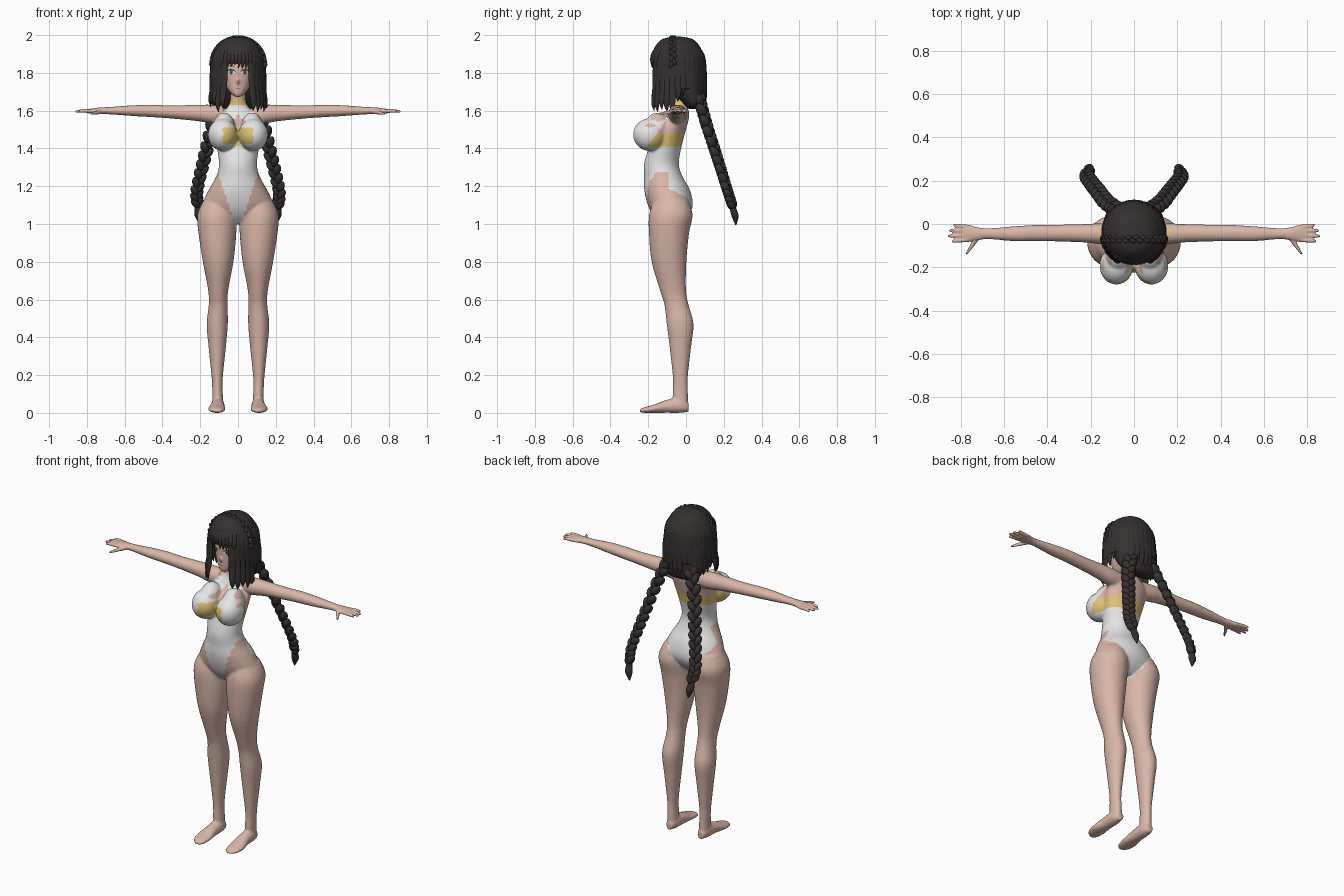
import bpy, bmesh, random
from math import sin, cos, pi, radians, sqrt
from mathutils import Vector, Matrix

random.seed(4)
cube = bpy.data.objects.get("Cube")
if cube:
    bpy.data.objects.remove(cube)


def material(name, r, g, b):
    m = bpy.data.materials.new(name)
    m.use_nodes = True
    m.diffuse_color = (r, g, b, 1)
    m.node_tree.nodes["Principled BSDF"].inputs["Base Color"].default_value = (r, g, b, 1)
    return m


SKIN = material("skin", .70, .47, .39)
WHITE = material("white_fabric", .8, .8, .81)
GOLD = material("gold_fabric", .76, .55, .18)
HAIR = material("dark_hair", .036, .03, .03)
IRIS = material("iris_grey", .2, .18, .22)
LIP = material("lip", .5, .2, .18)


def spline(points, steps=4):
    """Smooth path through points of any dimension."""
    p = [Vector(q) for q in points]
    out = []
    for i in range(len(p) - 1):
        a, b, c, d = p[max(i - 1, 0)], p[i], p[i + 1], p[min(i + 2, len(p) - 1)]
        for k in range(steps):
            t = k / steps
            out.append((b * 2 + (c - a) * t + (a * 2 - b * 5 + c * 4 - d) * t * t
                        + (b * 3 - a - c * 3 + d) * t ** 3) / 2)
    return out + [p[-1]]


def loft(bm, rings, axis="z", side=1, seg=24, turn=0):
    """Rings are x, y, z and two radii, across the given axis."""
    rows = []
    for x, y, z, r1, r2 in spline(rings):
        row = []
        for k in range(seg):
            a = 2 * pi * k / seg
            u, v = max(r1, .001) * cos(a), max(r2, .001) * sin(a)
            u, v = u * cos(turn) - v * sin(turn), u * sin(turn) + v * cos(turn)
            off = {"x": (0, u, v), "y": (u, 0, v), "z": (u, v, 0)}[axis]
            row.append(bm.verts.new(((x + off[0]) * side, y + off[1], z + off[2])))
        rows.append(row)
    for lo, hi in zip(rows, rows[1:]):
        for k in range(seg):
            n = (k + 1) % seg
            bm.faces.new((lo[k], lo[n], hi[n], hi[k]))
    bm.faces.new(rows[0])
    bm.faces.new(rows[-1])


def blob(bm, matrix, seg=12):
    bmesh.ops.create_uvsphere(bm, u_segments=seg, v_segments=seg * 2 // 3, radius=1, matrix=matrix)


def finish(name, bm, mats, voxel=0, smooth=4):
    """Make the object, optionally fusing its overlapping pieces into one skin."""
    bmesh.ops.recalc_face_normals(bm, faces=bm.faces)
    me = bpy.data.meshes.new(name)
    bm.to_mesh(me)
    bm.free()
    ob = bpy.data.objects.new(name, me)
    bpy.context.collection.objects.link(ob)
    if voxel:
        fuse = ob.modifiers.new("fuse", "REMESH")
        fuse.mode, fuse.voxel_size = "VOXEL", voxel
        relax = ob.modifiers.new("relax", "SMOOTH")
        relax.factor, relax.iterations = .5, smooth
        deps = bpy.context.evaluated_depsgraph_get()
        me = bpy.data.meshes.new_from_object(ob.evaluated_get(deps))
        ob.modifiers.clear()
        ob.data = me
    me.materials.clear()
    for m in mats:
        me.materials.append(m)
    me.shade_smooth()
    return ob


# Body: torso, bust, legs, feet and arms fused together
bm = bmesh.new()
torso = [(1.72, -.05, .04, .04), (1.65, -.04, .042, .042), (1.61, -.037, .065, .048),
         (1.57, -.045, .12, .062), (1.5, -.085, .128, .085), (1.42, -.107, .115, .086),
         (1.32, -.13, .1, .092), (1.25, -.12, .116, .102), (1.18, -.1, .155, .121),
         (1.1, -.083, .187, .119), (1.04, -.08, .16, .09), (1.0, -.08, .06, .05)]
loft(bm, [(0, y, z, rx, ry) for z, y, rx, ry in torso], seg=40)
leg = [(.1, 1.13, -.08, .08, .09), (.112, 1.05, -.08, .103, .115), (.109, .95, -.09, .1, .106),
       (.105, .8, -.09, .081, .092), (.105, .65, -.069, .053, .069), (.105, .57, -.05, .05, .064),
       (.11, .47, -.031, .056, .071), (.11, .35, -.03, .046, .057), (.11, .18, -.03, .029, .039),
       (.108, .09, -.03, .028, .041), (.107, .02, -.026, .03, .036)]
foot = [(.107, .014, .03, .02, .024), (.107, -.03, .04, .034, .04), (.108, -.1, .035, .037, .035),
        (.112, -.17, .022, .046, .022), (.11, -.22, .015, .038, .015), (.106, -.245, .011, .016, .008)]
arm = [(.08, -.045, 1.578, .045, .05), (.15, -.045, 1.583, .049, .049), (.22, -.043, 1.588, .043, .043),
       (.35, -.042, 1.593, .039, .035), (.45, -.042, 1.598, .038, .033), (.55, -.045, 1.6, .035, .029),
       (.66, -.045, 1.6, .026, .021), (.72, -.045, 1.6, .026, .018)]
for s in (1, -1):
    loft(bm, [(x, y, z, rx, ry) for x, z, y, rx, ry in leg], side=s, seg=32)
    loft(bm, foot, "y", s)
    loft(bm, arm, "x", s)
    blob(bm, Matrix.LocRotScale(Vector((s * .081, -.192, 1.473)), None, Vector((.078, .088, .086))), 32)
    blob(bm, Matrix.LocRotScale(Vector((s * .075, -.15, 1.51)), None, Vector((.06, .07, .08))), 24)
body = finish("body_with_swimsuit", bm, [SKIN, WHITE, GOLD], .0068, 5)


def suit(x, y, z):
    """Which fabric covers a point: 0 skin, 1 white, 2 gold."""
    ax = abs(x) + .005 * sin(z * 150)
    if z < .97 or (z > 1.5 and ax > .17):
        return 0
    if z > 1.63:
        return 2 if z < 1.665 else 0
    if z > 1.41:
        if y > -.07 - .7 * (1.6 - z):          # back strap
            return 2 if z < 1.48 else 0
        if ax < .08 and 1.425 < z < 1.51:      # inner cups
            return 2
        if ax < .04 - abs(z - 1.54):           # keyhole
            return 0
        return 1 if ax < .06 + .85 * (1.62 - z) else 0
    wave = .006 * sin(y * 130)
    if z + wave > 1.22 - .55 * y:              # waist
        return 1
    if y < -.09:                               # front panel
        return 1 if ax < .024 + .32 * (z - 1.02) else 0
    return 1 if ax < .02 + .75 * (z - 1) else 0


for f in body.data.polygons:
    f.material_index = suit(*f.center)

# Hands
fingers = [(-.074, -.08, .842), (-.053, -.056, .86), (-.032, -.03, .855), (-.013, -.004, .835)]
for s, label in ((1, "left"), (-1, "right")):
    bm = bmesh.new()
    loft(bm, [(.69, -.045, 1.6, .025, .018), (.73, -.045, 1.6, .031, .017),
              (.77, -.043, 1.598, .041, .014), (.8, -.043, 1.597, .036, .01)], "x", s)
    for y0, y1, tip in fingers:
        loft(bm, [(.77, y0, 1.598, .01, .01), (.82, (y0 + y1) / 2, 1.599, .01, .01),
                  (tip, y1, 1.595, .006, .006)], "x", s, 10)
    loft(bm, [(.715, -.05, 1.596, .016, .013), (.745, -.095, 1.59, .012, .011),
              (.775, -.14, 1.583, .006, .006)], "y", s, 10)
    finish(label + "_hand", bm, [SKIN], .0045, 2)

# Head with a small nose
bm = bmesh.new()
skull = [(1.673, -.132, .012, .018), (1.69, -.115, .036, .045), (1.73, -.092, .064, .07),
         (1.78, -.076, .08, .088), (1.84, -.062, .088, .102), (1.9, -.05, .085, .098), (1.95, -.05, .05, .06)]
loft(bm, [(0, y, z, rx, ry) for z, y, rx, ry in skull], seg=40)
blob(bm, Matrix.LocRotScale(Vector((0, -.163, 1.753)), Matrix.Rotation(.35, 3, "X"), Vector((.008, .013, .018))))
head = finish("head", bm, [SKIN], .005, 4)
bpy.context.view_layer.update()


def face_plate(name, x, z, w, h, mat, lift, bend=0):
    """Thin oval laid onto the face."""
    bm = bmesh.new()
    bmesh.ops.create_grid(bm, x_segments=10, y_segments=6, size=1)
    for v in bm.verts:
        u, t = v.co.x, v.co.y
        px = x + w * u
        pz = z + h * t * sqrt(max(1 - u * u, .02)) - bend * u * u
        hit, where, _, _ = head.ray_cast(Vector((px, -1, pz)), Vector((0, 1, 0)))
        v.co = (px, (where.y if hit else -.15) - lift, pz)
    ob = finish(name, bm, [mat])
    if sum((f.normal.y for f in ob.data.polygons)) > 0:
        ob.data.flip_normals()


for s, label in ((1, "left"), (-1, "right")):
    face_plate(label + "_eye", s * .037, 1.803, .022, .013, WHITE, .0015)
    face_plate(label + "_iris", s * .036, 1.803, .01, .013, IRIS, .0025)
    face_plate(label + "_pupil", s * .036, 1.803, .005, .007, HAIR, .0035)
    face_plate(label + "_lash", s * .038, 1.817, .025, .004, HAIR, .004, .009)
    face_plate(label + "_brow", s * .038, 1.838, .023, .002, HAIR, .002, .006)
face_plate("mouth", 0, 1.718, .013, .003, LIP, .0015)

# Hair mass: crown and back
bm = bmesh.new()
crown = [(1.992, -.045, .015, .015), (1.98, -.045, .07, .078), (1.945, -.045, .11, .115),
         (1.9, -.045, .13, .133), (1.85, -.045, .135, .132)]
nape = [(1.9, -.02, .125, .1), (1.8, 0, .14, .1), (1.7, .018, .137, .083),
        (1.64, .04, .125, .058), (1.61, .05, .09, .035)]
for profile in (crown, nape):
    loft(bm, [(0, y, z, rx, ry) for z, y, rx, ry in profile], seg=40)
finish("hair_mass", bm, [HAIR])

# Hanging locks around the sides and back
bm = bmesh.new()
COUNT = 27
for i in range(COUNT):
    a = radians(-57 + 294 * i / (COUNT - 1))
    front = sin(a) < -.2
    end = random.uniform(1.59, 1.63) if front else random.uniform(1.62, 1.69)
    flare = 1.1 if front else 1.02
    shape = [(1.965, .55, .012), (1.9, .91, .022), (1.8, 1, .024), (1.72, 1.02, .022),
             (end + .04, flare, .016), (end, flare - .04, .002)]
    loft(bm, [(.139 * k * cos(a), -.042 + .142 * k * sin(a), z, w, w * .45) for z, k, w in shape],
         seg=10, turn=a + pi / 2)
finish("hair_locks", bm, [HAIR])

# Fringe swept from a side parting
bm = bmesh.new()
for i in range(10):
    x = -.085 + .17 * i / 9
    end = 1.845 - 4.5 * x * x - random.uniform(0, .02)
    edge = lambda q: -.045 - .138 * sqrt(1 - (q / .15) ** 2)
    drift = x * 1.05 - .008
    loft(bm, [(.015 + x * .4, -.115, 1.968, .012, .008), (x * .85, edge(x) + .014, 1.915, .016, .009),
              (x, edge(x), 1.87, .013, .007), (drift, edge(drift) + .004, end, .001, .001)],
         seg=10, turn=x * 6)
finish("fringe", bm, [HAIR])


def braid(bm, path, count, size, across):
    """Two alternating rows of tilted plaits along a path."""
    line = spline(path, 12)
    for i in range(count):
        f = i / (count - 1) * (len(line) - 2)
        k = int(f)
        spot = line[k].lerp(line[k + 1], f - k)
        along = (line[k + 1] - line[k]).normalized()
        depth = across.cross(along).normalized()
        wide = along.cross(depth)
        flip = 1 if i % 2 else -1
        frame = Matrix((wide, along, depth)).transposed() @ Matrix.Rotation(flip * .5, 3, "Z")
        r = size * (1 - .2 * i / count)
        blob(bm, Matrix.LocRotScale(spot + wide * flip * r * .55, frame.to_quaternion(),
                                    Vector((r * .8, r * 1.35, r * .95))))


# Plaited band over the crown
bm = bmesh.new()
band = [(.142 * cos(pi * k / 8), -.07, 1.845 + .142 * sin(pi * k / 8)) for k in range(9)]
braid(bm, band, 28, .0145, Vector((0, 1, 0)))
finish("crown_plait", bm, [HAIR])

# Two long braids with tufts
tail = [(.085, .07, 1.67), (.13, .105, 1.54), (.165, .15, 1.4), (.195, .188, 1.28),
        (.218, .222, 1.17), (.212, .245, 1.1)]
for s, label in ((1, "left"), (-1, "right")):
    bm = bmesh.new()
    braid(bm, [(s * x, y, z) for x, y, z in tail], 26, .029, Vector((1, s * -.5, 0)).normalized())
    finish(label + "_braid", bm, [HAIR])
    bm = bmesh.new()
    loft(bm, [(.212, .245, 1.105, .012, .012), (.211, .251, 1.075, .02, .018),
              (.207, .26, 1.04, .021, .018), (.2, .264, .995, .003, .003)], side=s, seg=12)
    finish(label + "_braid_tuft", bm, [HAIR])
